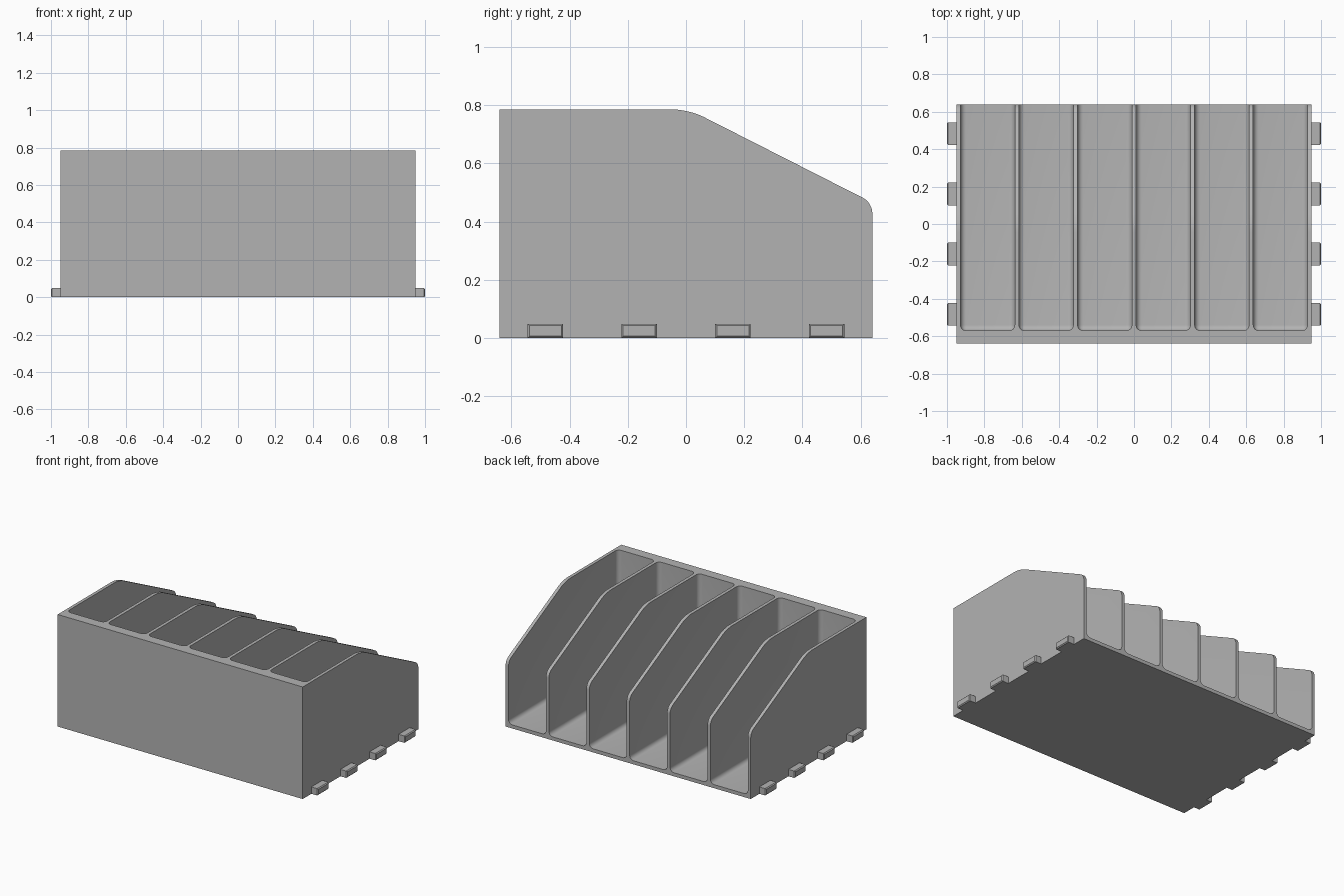
import bpy, bmesh, math

if "Cube" in bpy.data.objects:
    bpy.data.objects.remove(bpy.data.objects["Cube"], do_unlink=True)

grey = bpy.data.materials.new("plain_grey")
grey.use_nodes = True
grey.diffuse_color = (0.45, 0.45, 0.45, 1)
grey.node_tree.nodes["Principled BSDF"].inputs["Base Color"].default_value = (0.45, 0.45, 0.45, 1)


def finish(bm, name):
    bmesh.ops.recalc_face_normals(bm, faces=bm.faces)
    mesh = bpy.data.meshes.new(name)
    bm.to_mesh(mesh)
    bm.free()
    mesh.materials.append(grey)
    obj = bpy.data.objects.new(name, mesh)
    bpy.context.collection.objects.link(obj)
    return obj


def add_box(bm, lo, hi):
    verts = bmesh.ops.create_cube(bm, size=1)["verts"]
    for v in verts:
        v.co = [h if c > 0 else l for c, l, h in zip(v.co, lo, hi)]
    return list({e for v in verts for e in v.link_edges})


def bevel(bm, edges, size, segments):
    bmesh.ops.bevel(bm, geom=edges, offset=size, segments=segments,
                    profile=0.5, affect='EDGES', clamp_overlap=True)


def select_only(obj):
    bpy.ops.object.select_all(action='DESELECT')
    obj.select_set(True)
    bpy.context.view_layer.objects.active = obj


# Sloped side profile, extruded across the width
HALF_W, HALF_D, TOP = 0.95, 0.64, 0.785
profile = [(-HALF_D, 0), (HALF_D, 0), (HALF_D, 0.465), (0.01, TOP), (-HALF_D, TOP)]
bm = bmesh.new()
side = bm.faces.new([bm.verts.new((-HALF_W, y, z)) for y, z in profile])
moved = bmesh.ops.extrude_face_region(bm, geom=[side])["geom"]
bmesh.ops.translate(bm, vec=(2 * HALF_W, 0, 0),
                    verts=[g for g in moved if isinstance(g, bmesh.types.BMVert)])


def ridge(y, z):
    return [e for e in bm.edges
            if all(abs(v.co.y - y) < 1e-4 and abs(v.co.z - z) < 1e-4 for v in e.verts)]


bevel(bm, ridge(0.01, TOP), 0.055, 8)
bevel(bm, ridge(HALF_D, 0.465), 0.035, 8)
body = finish(bm, "divided_tray")

# Six rounded compartments, open at the top and back
bm = bmesh.new()
rounded = []
for i in range(6):
    x = (i - 2.5) * 0.313
    for e in add_box(bm, (x - 0.145, -0.57, 0.025), (x + 0.145, 1, 1)):
        a, b = (v.co for v in e.verts)
        on_floor = a.z < 0.1 and b.z < 0.1 and not (a.y > 0.9 and b.y > 0.9)
        front_corner = a.y < 0 and b.y < 0 and abs(a.x - b.x) < 0.01
        if on_floor or front_corner:
            rounded.append(e)
bevel(bm, rounded, 0.03, 6)
cutter = finish(bm, "compartment_cutter")
cutter.hide_render = True

cut = body.modifiers.new("compartments", 'BOOLEAN')
cut.operation = 'DIFFERENCE'
cut.solver = 'EXACT'
cut.object = cutter
select_only(body)
bpy.ops.object.modifier_apply(modifier=cut.name)
bpy.data.objects.remove(cutter, do_unlink=True)
bpy.ops.object.shade_smooth_by_angle(angle=math.radians(30))

# Four small connector tabs along each side
for side_name, s in (("left", 1), ("right", -1)):
    for i in range(4):
        y = (i - 1.5) * 0.322
        bm = bmesh.new()
        xs = sorted((s * 0.94, s * 1.0))
        edges = add_box(bm, (xs[0], y - 0.061, 0), (xs[1], y + 0.061, 0.048))
        outer = [e for e in edges if all(abs(v.co.x) > 0.99 for v in e.verts)]
        bevel(bm, outer, 0.006, 1)
        finish(bm, f"{side_name}_tab_{i + 1}")
